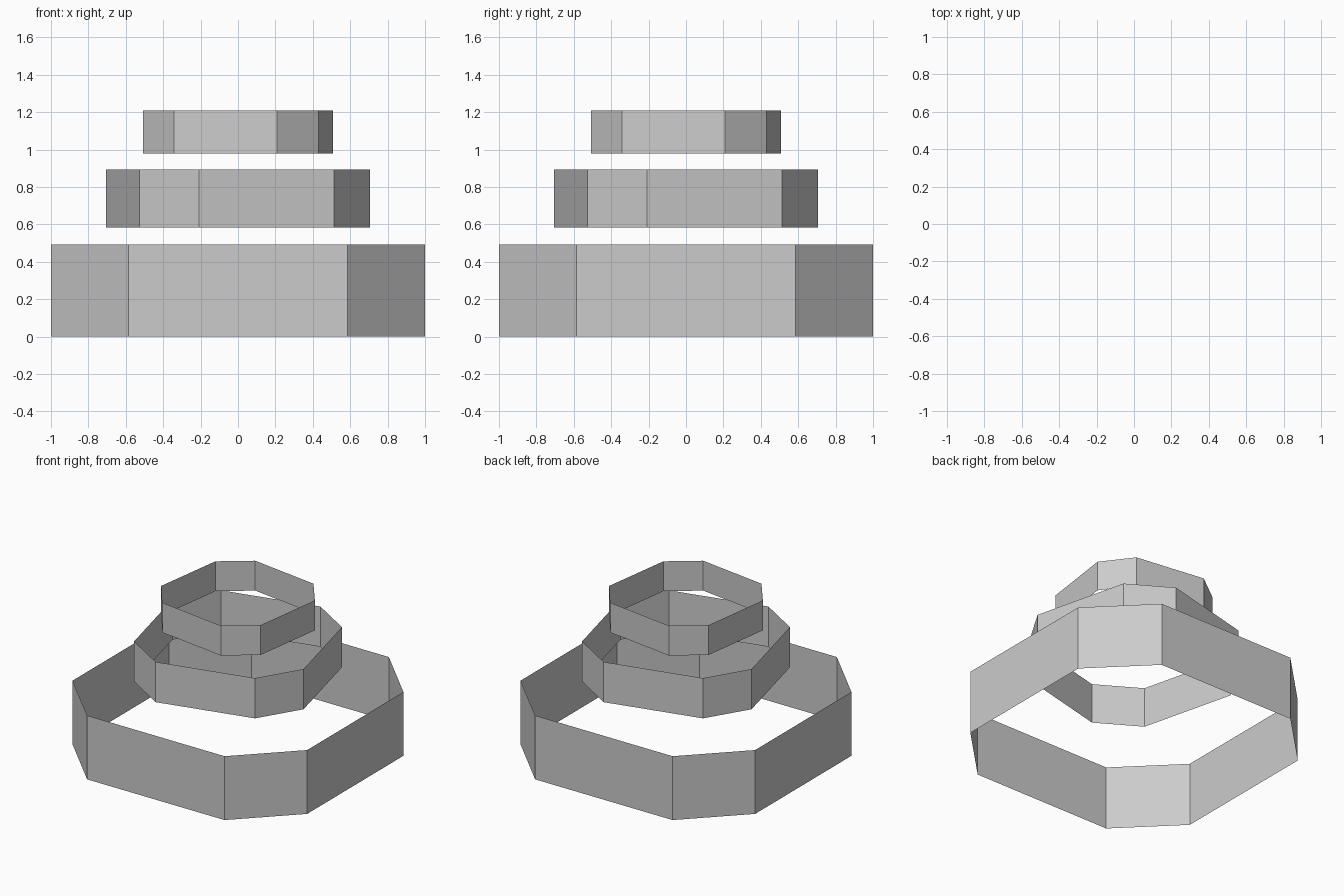
import bpy, bmesh
from math import sin, cos, radians

if "Cube" in bpy.data.objects:
    bpy.data.objects.remove(bpy.data.objects["Cube"])

HALF_CHAMFER = 14.63  # half angle covered by each short corner side


def band(name, radius, z0, z1, turn):
    """Open, paper-thin wall around a square with cut corners."""
    angles = [45 + 90 * i + s * HALF_CHAMFER + turn for i in range(4) for s in (-1, 1)]
    bm = bmesh.new()
    rows = [[bm.verts.new((radius * cos(radians(a)), radius * sin(radians(a)), z))
             for a in angles] for z in (z0, z1)]
    low, high = rows
    for i in range(8):
        j = (i + 1) % 8
        bm.faces.new((low[i], low[j], high[j], high[i]))
    mesh = bpy.data.meshes.new(name)
    bm.to_mesh(mesh)
    bm.free()
    obj = bpy.data.objects.new(name, mesh)
    bpy.context.collection.objects.link(obj)
    return obj


# Three separate tiers, each smaller and turned a little
band("lower_band", 1.159, 0.0, 0.492, 0)
band("middle_band", 0.735, 0.583, 0.893, 13.9)
band("upper_band", 0.55, 0.979, 1.209, -7.95)
